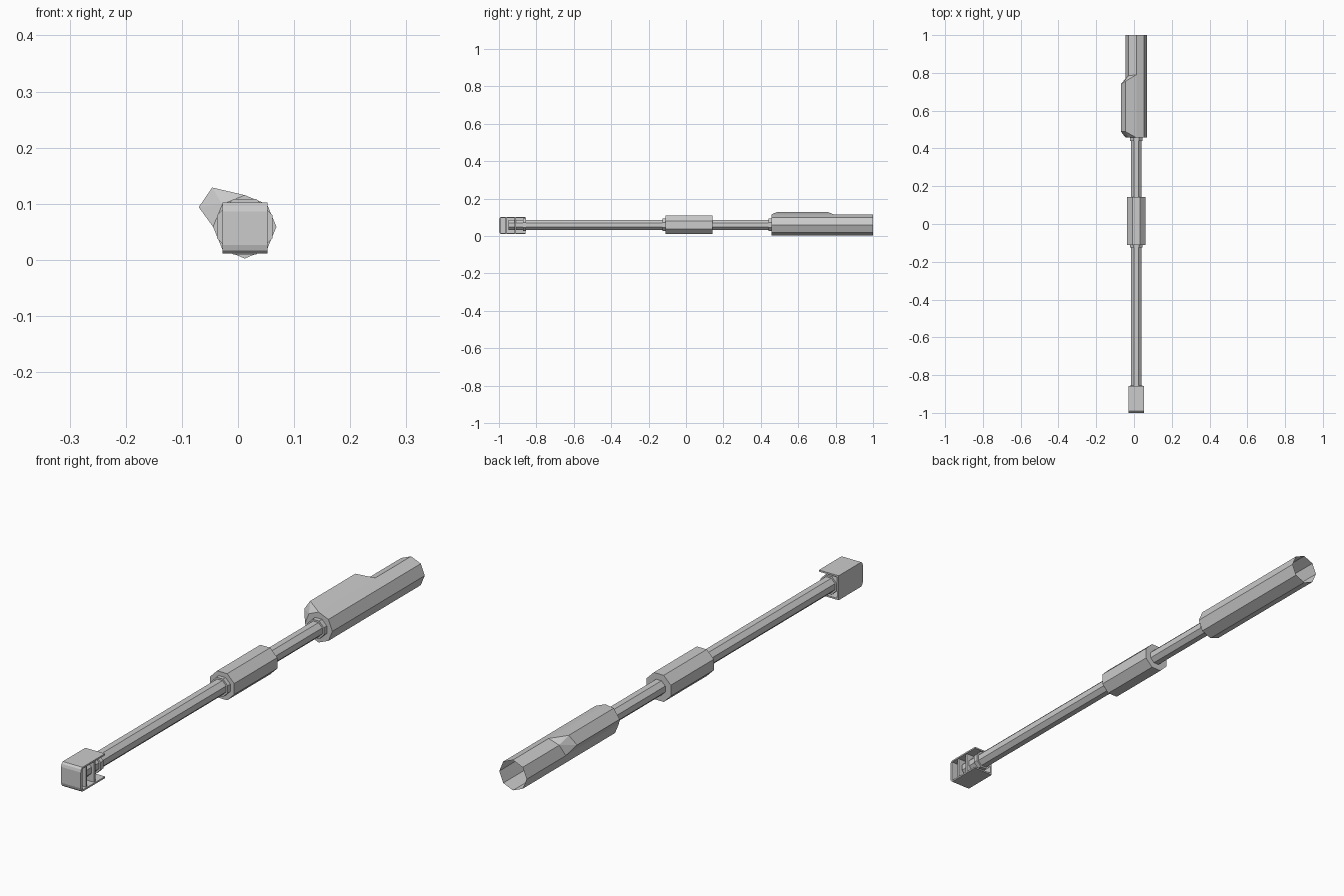
import bpy, bmesh, math

if "Cube" in bpy.data.objects:
    bpy.data.objects.remove(bpy.data.objects["Cube"])

CX, CZ = 0.012, 0.059


def finish(name, bm):
    bmesh.ops.recalc_face_normals(bm, faces=bm.faces[:])
    me = bpy.data.meshes.new(name)
    bm.to_mesh(me)
    bm.free()
    ob = bpy.data.objects.new(name, me)
    bpy.context.collection.objects.link(ob)
    return ob


def octagon(name, y0, y1, r, turn=math.pi / 8, caps=(True, True)):
    """Eight-sided prism along y; r is the corner radius."""
    bm = bmesh.new()
    rings = []
    for y in (y0, y1):
        rings.append([bm.verts.new((CX + r * math.cos(turn + i * math.pi / 4), y,
                                    CZ + r * math.sin(turn + i * math.pi / 4)))
                      for i in range(8)])
    for i in range(8):
        j = (i + 1) % 8
        bm.faces.new((rings[0][i], rings[0][j], rings[1][j], rings[1][i]))
    for ring, cap in zip(rings, caps):
        if cap:
            bm.faces.new(ring)
    return finish(name, bm)


def extrude_x(name, profile, x0, x1):
    """Closed (y, z) outline extruded along x."""
    bm = bmesh.new()
    face = bm.faces.new([bm.verts.new((x0, y, z)) for y, z in profile])
    new = bmesh.ops.extrude_face_region(bm, geom=[face])["geom"]
    verts = [v for v in new if isinstance(v, bmesh.types.BMVert)]
    bmesh.ops.translate(bm, verts=verts, vec=(x1 - x0, 0, 0))
    return finish(name, bm)


def rect(y0, y1, z0, z1):
    return [(y0, z0), (y1, z0), (y1, z1), (y0, z1)]


# shaft, sleeve and collars
octagon("shaft", -0.95, 0.46, 0.029)
octagon("middle_sleeve", -0.11, 0.143, 0.0535)
for i, (a, b) in enumerate([(-0.125, -0.11), (0.44, 0.457), (-0.872, -0.855)]):
    octagon(f"collar_{i}", a, b, 0.036)

# rear tube, open at the back
R = 0.0565
octagon("rear_tube", 0.457, 1.0, R, 0.0, (True, False))

# raised wedge on the upper left of the tube, lofted from four sections
top, left = (CX, CZ + R), (CX - R, CZ)
mid = (CX - R * 0.707, CZ + R * 0.707)
ridge, outer = (-0.046, 0.129), (-0.07, 0.094)
sections = [
    [(top, 0.457), (mid, 0.457), (mid, 0.457), (left, 0.457)],
    [(top, 0.457), (ridge, 0.49), (outer, 0.49), (left, 0.457)],
    [(top, 0.79), (ridge, 0.755), (outer, 0.74), (left, 0.77)],
    [(top, 0.79), (mid, 0.785), (mid, 0.785), (left, 0.77)],
]
bm = bmesh.new()
rows = [[bm.verts.new((p[0], y, p[1])) for p, y in s] for s in sections]
for a, b in zip(rows, rows[1:]):
    for i in range(3):
        bm.faces.new((a[i], a[i + 1], b[i + 1], b[i]))
bmesh.ops.remove_doubles(bm, verts=bm.verts[:], dist=1e-5)
finish("side_wedge", bm)

# front head: C-shaped jaw with softened front corners
X0, X1 = -0.028, 0.053
F, B, LO, HI, T = -1.0, -0.857, 0.011, 0.102, 0.006
extrude_x("head_shell", [
    (B, LO), (F + 0.01, LO), (F + 0.003, LO + 0.006), (F, LO + 0.016),
    (F, HI - 0.016), (F + 0.003, HI - 0.006), (F + 0.01, HI), (B, HI),
    (B, HI - T), (F + T + 0.003, HI - T), (F + T + 0.003, LO + T), (B, LO + T)],
    X0, X1)

# closed left side and inner dividers
extrude_x("head_side_plate", rect(F + T, B, LO + T, HI - T), X0, X0 + T)
for i, y in enumerate((-0.96, -0.912)):
    extrude_x(f"head_divider_{i}", rect(y - 0.004, y + 0.004, LO + T, HI - T),
              X0 + T, X1 - 0.004)
